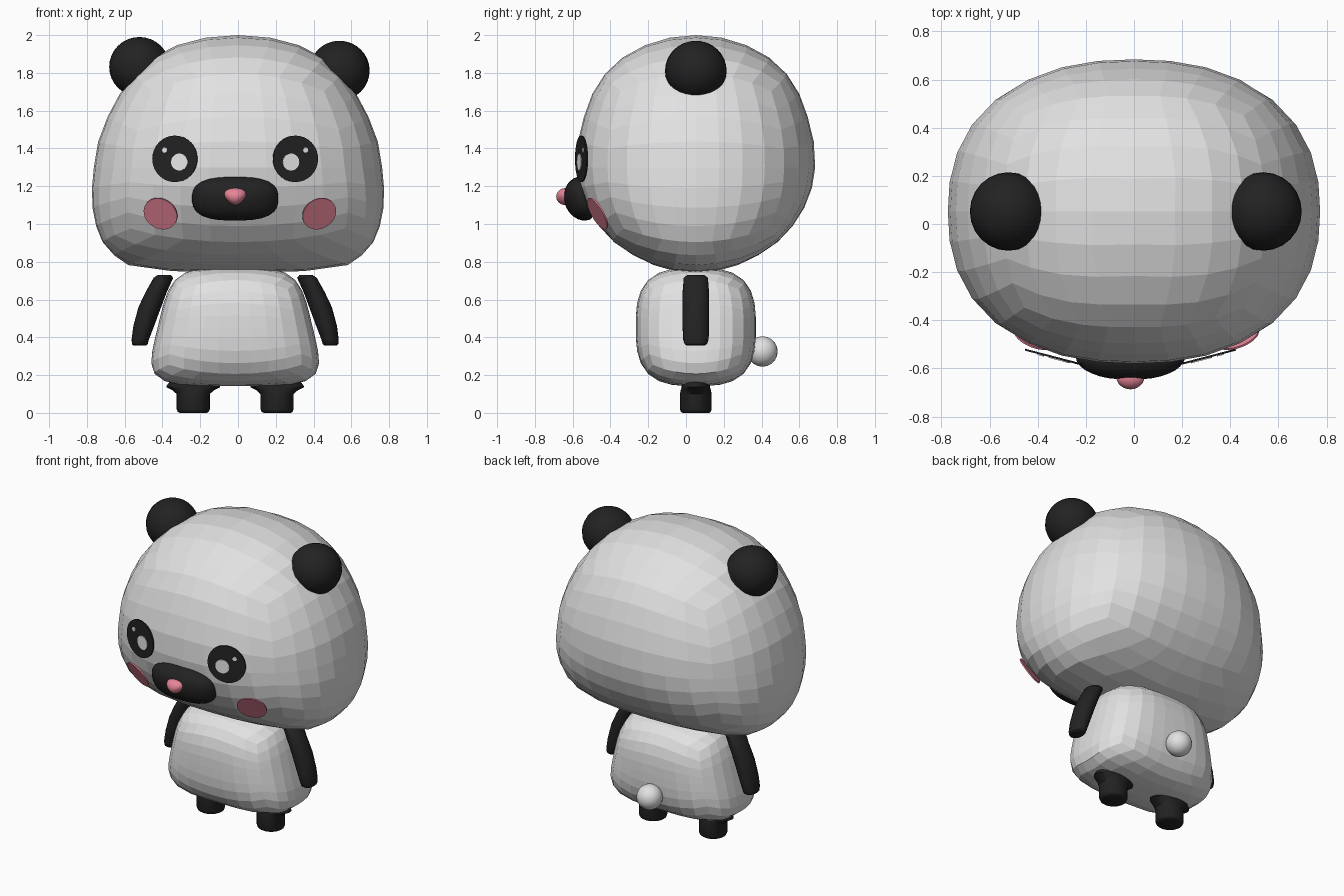
import bpy, bmesh, math
from mathutils import Vector, Euler

cube = bpy.data.objects.get("Cube")
if cube:
    bpy.data.objects.remove(cube, do_unlink=True)

MID = -0.015   # centre line of body and face
DEPTH = 0.052  # middle of the figure front to back


def material(name, rgb):
    m = bpy.data.materials.new(name)
    m.use_nodes = True
    m.diffuse_color = (*rgb, 1)
    bsdf = m.node_tree.nodes["Principled BSDF"]
    bsdf.inputs["Base Color"].default_value = (*rgb, 1)
    bsdf.inputs["Roughness"].default_value = 0.7
    return m


white = material("soft white", (0.76, 0.76, 0.76))
black = material("black", (0.016, 0.016, 0.016))
shine = material("eye white", (0.88, 0.88, 0.88))
pink = material("pink", (0.82, 0.24, 0.32))


def finish(name, bm, mat, loc=(0, 0, 0), rot=(0, 0, 0), smooth=True):
    bmesh.ops.recalc_face_normals(bm, faces=bm.faces[:])
    mesh = bpy.data.meshes.new(name)
    bm.to_mesh(mesh)
    bm.free()
    mesh.materials.append(mat)
    ob = bpy.data.objects.new(name, mesh)
    ob.location, ob.rotation_euler = loc, rot
    bpy.context.scene.collection.objects.link(ob)
    if smooth:
        bpy.ops.object.select_all(action="DESELECT")
        ob.select_set(True)
        bpy.context.view_layer.objects.active = ob
        bpy.ops.object.shade_smooth_by_angle(angle=math.radians(40))
    return ob


def lookup(table, s):
    """Piecewise linear value of a table of (position, value) pairs."""
    if s <= table[0][0]:
        return table[0][1]
    for (a, va), (b, vb) in zip(table, table[1:]):
        if s <= b:
            return va + (vb - va) * (s - a) / (b - a)
    return table[-1][1]


def arch(h, q=2):
    """Rounded outline: 1 at the middle height, 0 at the poles."""
    return max(0, 1 - abs(h) ** q) ** (1 / q)


def blob(name, mat, loc, width, depth, up, down, power, rise=2, rot=(0, 0, 0), smooth=False):
    """Rounded cube; width(h) and depth(h) give its half sizes at height h."""
    bm = bmesh.new()
    bmesh.ops.create_cube(bm, size=2)
    bmesh.ops.subdivide_edges(bm, edges=bm.edges[:], cuts=7, use_grid_fill=True)
    for v in bm.verts:
        n = Vector([math.tan(c * math.pi / 4) for c in v.co]).normalized()
        rho = math.hypot(n.x, n.y)
        h = n.z / (rho ** rise + abs(n.z) ** rise) ** (1 / rise)
        p = power(h)
        # Square off the round section; the poles stay on the axis
        norm = max((abs(n.x) ** p + abs(n.y) ** p) ** (1 / p), 1e-6)
        v.co = (n.x / norm * width(h), n.y / norm * depth(h), h * (up if h > 0 else down))
    return finish(name, bm, mat, loc, rot, smooth)


def ball(name, mat, loc, radii, taper=0):
    bm = bmesh.new()
    bmesh.ops.create_uvsphere(bm, u_segments=24, v_segments=16, radius=1)
    for v in bm.verts:
        k = 1 + taper * (v.co.z - 1)
        v.co = (v.co.x * radii[0] * k, v.co.y * radii[1], v.co.z * radii[2])
    return finish(name, bm, mat, loc)


def disc(name, mat, loc, radius, rot):
    bm = bmesh.new()
    bmesh.ops.create_cone(bm, cap_ends=True, segments=32, radius1=radius,
                          radius2=radius, depth=0.008)
    return finish(name, bm, mat, loc, rot)


def tube(name, mat, rings, sides=24):
    """Loft through rings of (x, z, x radius, y radius)."""
    bm = bmesh.new()
    loops = []
    for x, z, rx, ry in rings:
        angles = [math.tau * i / sides for i in range(sides)]
        loops.append([bm.verts.new((x + rx * math.cos(a), DEPTH + ry * math.sin(a), z))
                      for a in angles])
    for lo, hi in zip(loops, loops[1:]):
        for i in range(sides):
            j = (i + 1) % sides
            bm.faces.new((lo[i], lo[j], hi[j], hi[i]))
    bm.faces.new(loops[0])
    bm.faces.new(loops[-1])
    return finish(name, bm, mat)


# Head: wide jaw, narrower dome
jaw = [(-0.97, 1.8), (-0.89, 1.31), (-0.8, 1.11), (-0.68, 0.985), (-0.54, 0.893),
       (-0.36, 0.825), (-0.18, 0.785), (0, 0.763), (0.43, 0.745), (0.71, 0.762),
       (0.86, 0.815), (1, 0.88)]
skull = [(-1, 0.57), (-0.71, 0.612), (-0.36, 0.622), (0, 0.632), (0.43, 0.642), (0.86, 0.7)]
blob("head", white, (0, DEPTH, 1.3),
     lambda h: lookup(jaw, h) * arch(h), lambda h: lookup(skull, h) * arch(h),
     0.7, 0.56, lambda h: 2.3 + 0.4 * max(0, -h))

# Body: soft box, wider at the bottom
blob("body", white, (MID, DEPTH, 0.455),
     lambda h: (0.41 - 0.075 * h) * arch(h, 4.5), lambda h: 0.318 * arch(h, 3),
     0.313, 0.313, lambda h: 3, rise=3)

# Tail
ball("tail", white, (MID, 0.405, 0.325), (0.08, 0.08, 0.08))

# Muzzle and nose
blob("muzzle", black, (MID, -0.545, 1.135), lambda h: 0.228 * arch(h),
     lambda h: 0.118 * arch(h), 0.1, 0.05, lambda h: 2.8,
     rot=(math.radians(106), 0, 0), smooth=True)
ball("nose", pink, (MID, -0.637, 1.145), (0.075, 0.05, 0.045), taper=0.26)

# Ears sit slightly uneven
ball("left_ear", black, (0.537, DEPTH, 1.812), (0.16, 0.163, 0.158))
ball("right_ear", black, (-0.522, DEPTH, 1.832), (0.16, 0.163, 0.158))

for side, label in ((1, "left"), (-1, "right")):
    # Eye with two highlights
    turn = Euler((math.radians(90), 0, side * math.radians(14.6)))
    centre = Vector((MID + side * 0.319, -0.553, 1.345))
    disc(label + "_eye", black, centre, 0.123, turn)
    for part, dx, dy, r in (("big", -0.026, -0.017, 0.045), ("small", 0.054, 0.046, 0.014)):
        spot = centre + turn.to_matrix() @ Vector((side * dx, dy, 0.004))
        disc(f"{label}_{part}_highlight", shine, spot, r, turn)

    # Cheek
    disc(label + "_cheek", pink, (0.01 + side * 0.42, -0.468, 1.055), 0.093,
         (math.radians(118), 0, side * math.radians(21)))

    # Arm hanging outwards
    arm = ((0.375, 0.73, 0.035, 0.045), (0.38, 0.715, 0.052, 0.064), (0.418, 0.64, 0.056, 0.07),
           (0.452, 0.56, 0.06, 0.07), (0.484, 0.46, 0.055, 0.07), (0.502, 0.39, 0.046, 0.068),
           (0.505, 0.365, 0.042, 0.06), (0.505, 0.357, 0.034, 0.048))
    tube(label + "_arm", black, [(MID + side * x, z, rx, ry) for x, z, rx, ry in arm])

    # Leg with a flared top
    leg = ((0, 0.072, 0.07), (0.006, 0.082, 0.079), (0.02, 0.088, 0.084), (0.1, 0.088, 0.084),
           (0.12, 0.11, 0.08), (0.136, 0.142, 0.075), (0.142, 0.142, 0.075), (0.2, 0.1, 0.07))
    tube(label + "_leg", black, [(MID + side * 0.222, z, rx, ry) for z, rx, ry in leg])
